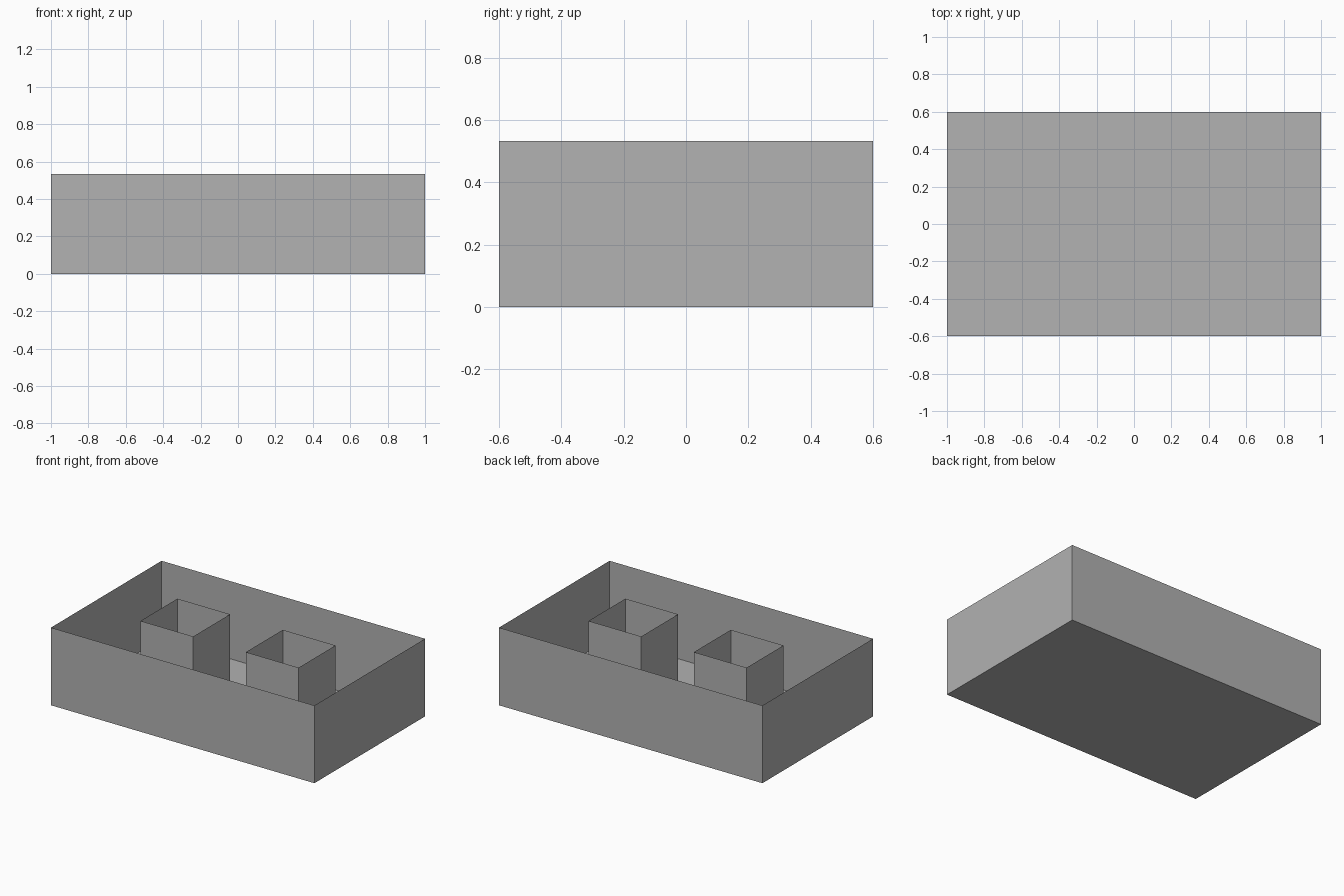
import bpy
import bmesh

if "Cube" in bpy.data.objects:
    bpy.data.objects.remove(bpy.data.objects["Cube"])

HEIGHT = 0.533

grey = bpy.data.materials.new("plain_grey")
grey.diffuse_color = (0.445, 0.445, 0.445, 1.0)
grey.use_nodes = True
grey.node_tree.nodes["Principled BSDF"].inputs["Base Color"].default_value = grey.diffuse_color


def open_box(name, cx, width, depth, floor):
    """Thin sheet walls, open at the top, with an optional floor."""
    bm = bmesh.new()
    bmesh.ops.create_cube(bm, size=1.0)
    for v in bm.verts:
        v.co = (cx + v.co.x * width, v.co.y * depth, (v.co.z + 0.5) * HEIGHT)
    bm.normal_update()
    limit = 0.5 if floor else -0.5
    unwanted = [f for f in bm.faces
                if f.normal.z > 0.5 or (not floor and f.normal.z < limit)]
    bmesh.ops.delete(bm, geom=unwanted, context='FACES')
    mesh = bpy.data.meshes.new(name)
    bm.to_mesh(mesh)
    bm.free()
    mesh.materials.append(grey)
    obj = bpy.data.objects.new(name, mesh)
    bpy.context.collection.objects.link(obj)
    return obj


# Outer tray with floor
open_box("outer_tray", 0.0, 2.0, 1.2, True)

# Two square tubes standing on the tray floor
for side, cx in (("left", -0.4), ("right", 0.4)):
    open_box(side + "_square_tube", cx, 0.4, 0.4, False)
